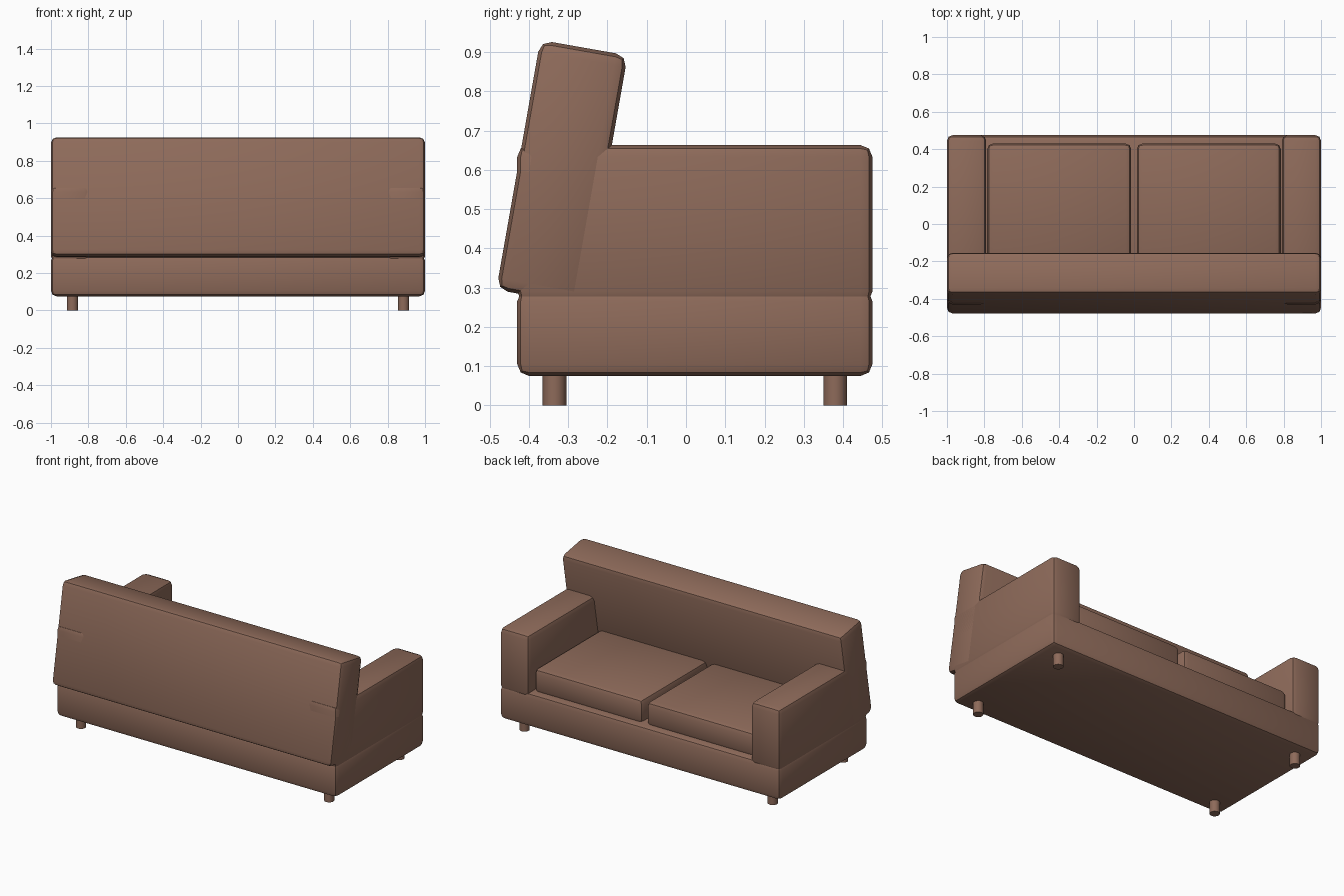
import bpy
from math import radians

cube = bpy.data.objects.get("Cube")
if cube:
    bpy.data.objects.remove(cube, do_unlink=True)

# Single brown upholstery colour
brown = bpy.data.materials.new("brown_upholstery")
brown.use_nodes = True
colour = (0.27, 0.145, 0.102, 1)
brown.diffuse_color = colour
brown.node_tree.nodes["Principled BSDF"].inputs["Base Color"].default_value = colour


def finish(obj, name):
    obj.name = name
    obj.data.materials.append(brown)
    bpy.ops.object.shade_smooth_by_angle(angle=radians(30))
    return obj


def padded_box(name, low, high, bevel=0.03, tilt=0):
    """Box between two corners, with softly rounded edges."""
    centre = [(a + b) / 2 for a, b in zip(low, high)]
    bpy.ops.mesh.primitive_cube_add(size=1, location=centre)
    obj = bpy.context.object
    obj.scale = [b - a for a, b in zip(low, high)]
    bpy.ops.object.transform_apply(location=False, rotation=False, scale=True)
    obj.rotation_euler.x = tilt
    mod = obj.modifiers.new("Rounded edges", 'BEVEL')
    mod.width = bevel
    mod.segments = 2
    bpy.ops.object.modifier_apply(modifier=mod.name)
    return finish(obj, name)


# Base and the backrest leaning over its rear edge
padded_box("base", (-1, -0.43, 0.075), (1, 0.475, 0.295))
padded_box("backrest", (-1, -0.429, 0.27), (1, -0.203, 0.916), tilt=radians(-10))

for side, s in (("left", 1), ("right", -1)):
    # Armrest
    xs = sorted((0.79 * s, s))
    padded_box(side + "_armrest", (xs[0], -0.43, 0.26), (xs[1], 0.475, 0.663))

    # Seat cushion
    xs = sorted((0.015 * s, 0.785 * s))
    padded_box(side + "_seat_cushion", (xs[0], -0.3, 0.28), (xs[1], 0.43, 0.437))

    # Round feet
    for end, y in (("back", -0.335), ("front", 0.38)):
        bpy.ops.mesh.primitive_cylinder_add(
            vertices=16, radius=0.03, depth=0.1, location=(0.885 * s, y, 0.05))
        finish(bpy.context.object, f"{side}_{end}_foot")
